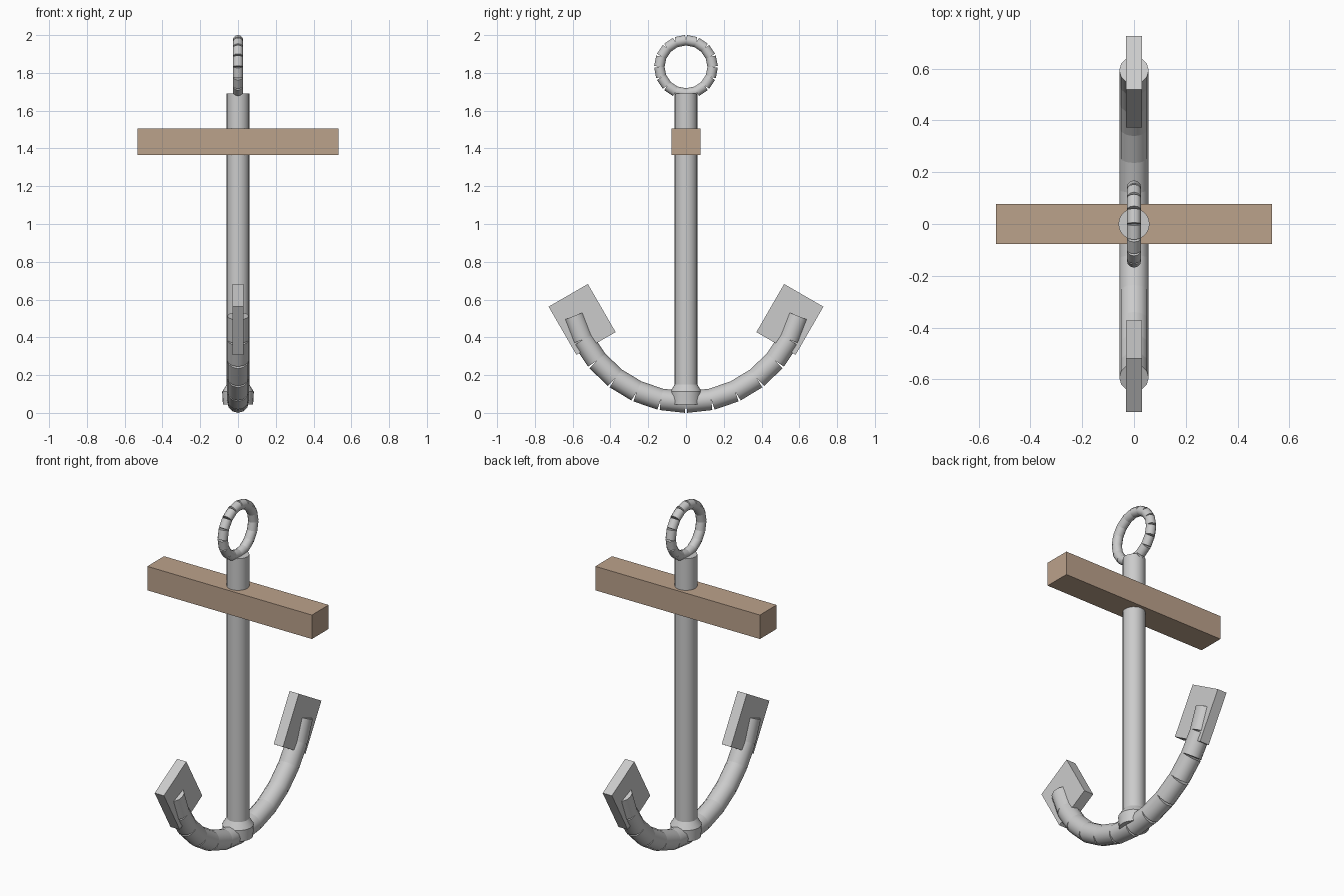
import bpy, bmesh, math
from mathutils import Vector, Matrix

if "Cube" in bpy.data.objects:
    bpy.data.objects.remove(bpy.data.objects["Cube"])


def finish(name, bm, smooth=True):
    me = bpy.data.meshes.new(name)
    bm.to_mesh(me)
    bm.free()
    ob = bpy.data.objects.new(name, me)
    bpy.context.collection.objects.link(ob)
    if smooth:
        bpy.ops.object.select_all(action='DESELECT')
        bpy.context.view_layer.objects.active = ob
        ob.select_set(True)
        bpy.ops.object.shade_smooth_by_angle(angle=math.radians(40))
    return ob


def rod(bm, a, b, r1, r2, sides):
    """Capped cylinder or cone from point a to point b."""
    a, b = Vector(a), Vector(b)
    d = b - a
    m = Matrix.Translation((a + b) / 2) @ d.to_track_quat('Z', 'Y').to_matrix().to_4x4()
    bmesh.ops.create_cone(bm, cap_ends=True, segments=sides, radius1=r1,
                          radius2=r2, depth=d.length, matrix=m)


def arc_of_rods(name, centre_z, radius, tube, start, end, count, sides):
    """Chain of straight rods along an arc in the YZ plane (0 degrees = down)."""
    bm = bmesh.new()
    pts = []
    for i in range(count + 1):
        t = math.radians(start + (end - start) * i / count)
        pts.append((0, radius * math.sin(t), centre_z - radius * math.cos(t)))
    for a, b in zip(pts, pts[1:]):
        rod(bm, a, b, tube, tube, sides)
    return finish(name, bm)


def box(name, size, loc, tilt=0):
    bm = bmesh.new()
    m = (Matrix.Translation(loc) @ Matrix.Rotation(math.radians(tilt), 4, 'X')
         @ Matrix.Diagonal((*size, 1)))
    bmesh.ops.create_cube(bm, size=1, matrix=m)
    return finish(name, bm, False)


# Vertical shank
bm = bmesh.new()
rod(bm, (0, 0, 0.05), (0, 0, 1.69), 0.06, 0.06, 24)
finish("shank", bm)

# Crown collar: straight band with a tapered top
bm = bmesh.new()
rod(bm, (0, 0, 0.045), (0, 0, 0.112), 0.08, 0.084, 24)
rod(bm, (0, 0, 0.112), (0, 0, 0.15), 0.084, 0.06, 24)
finish("crown", bm)

# Curved arms and top ring, both chains of short rods
arc_of_rods("arms", 0.057 + 0.615, 0.615, 0.057, -75, 75, 12, 12)
arc_of_rods("ring", 1.832, 0.1415, 0.0275, 0, 360, 16, 12)

# Flukes at the arm tips
for side, label in ((-1, "front"), (1, "back")):
    box("fluke_" + label, (0.06, 0.24, 0.294), (0, side * 0.55, 0.495), -30 * side)

# Wooden stock
stock = box("stock", (1.065, 0.155, 0.14), (0, 0, 1.435))
wood = bpy.data.materials.new("wood")
wood.diffuse_color = (0.5, 0.36, 0.26, 1)
wood.use_nodes = True
wood.node_tree.nodes["Principled BSDF"].inputs["Base Color"].default_value = wood.diffuse_color
stock.data.materials.append(wood)
